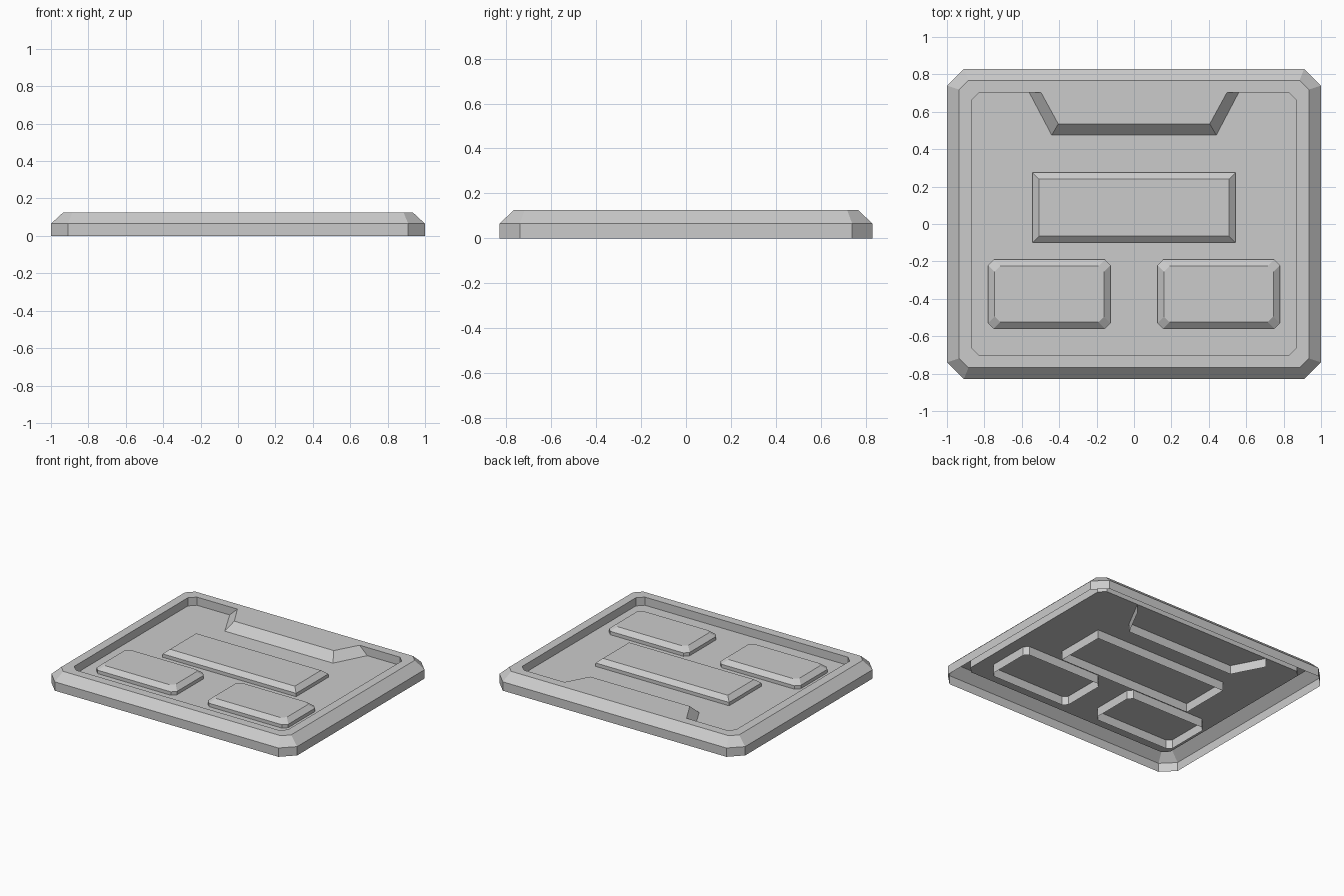
import bpy
import bmesh

if "Cube" in bpy.data.objects:
    bpy.data.objects.remove(bpy.data.objects["Cube"])


def ring(hx, hy, z, c=0.0, cx=0.0, cy=0.0):
    """Rectangle outline with optional cut corners, counter-clockwise."""
    pts = []
    for sx, sy in ((1, -1), (1, 1), (-1, 1), (-1, -1)):
        if c == 0:
            pts.append((cx + sx * hx, cy + sy * hy, z))
            continue
        pair = [(cx + sx * (hx - c), cy + sy * hy, z),
                (cx + sx * hx, cy + sy * (hy - c), z)]
        pts += pair if sx * sy < 0 else pair[::-1]
    return pts


def loft(name, rings, closed=True):
    """Bridge successive outlines and cap the last one; the underside stays open."""
    bm = bmesh.new()
    loops = [[bm.verts.new(p) for p in r] for r in rings]
    n = len(loops[0])
    for a, b in zip(loops, loops[1:]):
        for i in range(n if closed else n - 1):
            j = (i + 1) % n
            bm.faces.new((a[i], a[j], b[j], b[i]))
    bm.faces.new(loops[-1])
    mesh = bpy.data.meshes.new(name)
    bm.to_mesh(mesh)
    bm.free()
    obj = bpy.data.objects.new(name, mesh)
    bpy.context.collection.objects.link(obj)
    return obj


FLOOR, TOP = 0.065, 0.125

# Outer skirt, sloped edge, flat rim and sunken floor
loft("panel_tray", [
    ring(1.0, 0.83, 0, 0.09),
    ring(1.0, 0.83, FLOOR, 0.09),
    ring(0.935, 0.768, TOP, 0.05),
    ring(0.87, 0.703, TOP, 0.043),
    ring(0.87, 0.703, FLOOR, 0.043),
])


def pad(name, cx, cy, hx, hy, c):
    """Raised block with a vertical side and bevelled top."""
    loft(name, [
        ring(hx, hy, 0, c, cx, cy),
        ring(hx, hy, 0.09, c, cx, cy),
        ring(hx - 0.035, hy - 0.035, 0.12, c, cx, cy),
    ])


# Raised pads
pad("centre_pad", 0, 0.0875, 0.543, 0.1875, 0)
for side, label in ((-1, "left"), (1, "right")):
    pad(label + "_pad", side * 0.4525, -0.375, 0.3275, 0.185, 0.03)


def tab_outline(back, front, y_front, z):
    return [(-back, 0.703, z), (-front, y_front, z),
            (front, y_front, z), (back, 0.703, z)]


# Tapered tab joining the rear rim
loft("rear_tab", [
    tab_outline(0.56, 0.44, 0.475, 0),
    tab_outline(0.56, 0.44, 0.475, FLOOR),
    tab_outline(0.497, 0.405, 0.535, TOP),
], closed=False)
